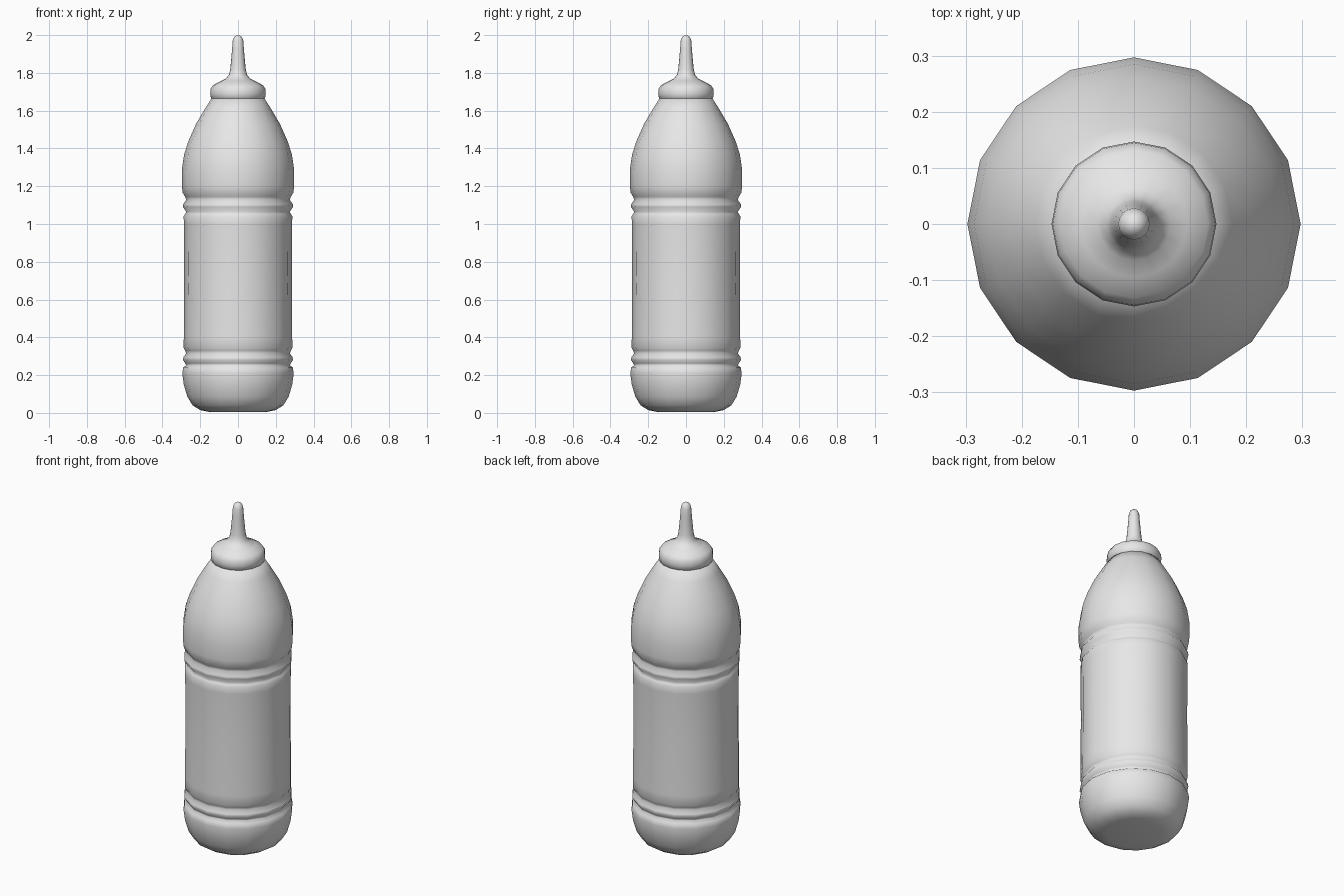
import bpy, bmesh
from math import pi, sin, cos

cube = bpy.data.objects.get("Cube")
if cube:
    bpy.data.objects.remove(cube, do_unlink=True)

plastic = bpy.data.materials.new("grey plastic")
plastic.use_nodes = True
grey = (0.8, 0.8, 0.8, 1)
plastic.diffuse_color = grey
plastic.node_tree.nodes["Principled BSDF"].inputs["Base Color"].default_value = grey

SIDES = 16


def lathe(name, profile):
    """Turn a (radius, height) profile, listed bottom to top, around z."""
    bm = bmesh.new()
    rings = []
    for r, z in profile:
        if r == 0:
            rings.append([bm.verts.new((0, 0, z))] * SIDES)
        else:
            rings.append([bm.verts.new((r * cos(2 * pi * i / SIDES),
                                        r * sin(2 * pi * i / SIDES), z))
                          for i in range(SIDES)])
    for low, high in zip(rings, rings[1:]):
        for i in range(SIDES):
            j = (i + 1) % SIDES
            corners = [low[i], low[j], high[j], high[i]]
            bm.faces.new(list(dict.fromkeys(corners)))
    bmesh.ops.recalc_face_normals(bm, faces=bm.faces)
    for face in bm.faces:
        face.smooth = True
    mesh = bpy.data.meshes.new(name)
    bm.to_mesh(mesh)
    bm.free()
    mesh.materials.append(plastic)
    obj = bpy.data.objects.new(name, mesh)
    bpy.context.collection.objects.link(obj)
    return obj


# Bottle: rounded base, lower ribs, label area, upper ribs, shoulder
base = [(0, 0.01), (0.15, 0.005), (0.2, 0.015), (0.24, 0.04), (0.268, 0.085),
        (0.287, 0.15), (0.295, 0.21), (0.29, 0.24)]
lower_ribs = [(0.275, 0.252), (0.279, 0.262), (0.291, 0.28),
              (0.289, 0.295), (0.275, 0.315), (0.28, 0.33), (0.288, 0.345)]
label_area = [(0.287, 0.4), (0.285, 0.7), (0.286, 1.0)]
upper_ribs = [(0.288, 1.04), (0.28, 1.053), (0.274, 1.064), (0.291, 1.09),
              (0.29, 1.105), (0.274, 1.128), (0.28, 1.145)]
shoulder = [(0.293, 1.165), (0.297, 1.2), (0.297, 1.29), (0.285, 1.37),
            (0.262, 1.44), (0.222, 1.53), (0.175, 1.61), (0.14, 1.665),
            (0, 1.67)]
lathe("bottle", base + lower_ribs + label_area + upper_ribs + shoulder)

# Cap with a tapered nozzle
cap = [(0, 1.66), (0.13, 1.655), (0.143, 1.665), (0.147, 1.69), (0.145, 1.715),
       (0.132, 1.735), (0.095, 1.755), (0.065, 1.77)]
nozzle = [(0.048, 1.79), (0.041, 1.82), (0.036, 1.87), (0.031, 1.93),
          (0.028, 1.97), (0.021, 1.99), (0.01, 1.998), (0, 2.0)]
lathe("nozzle_cap", cap + nozzle)
